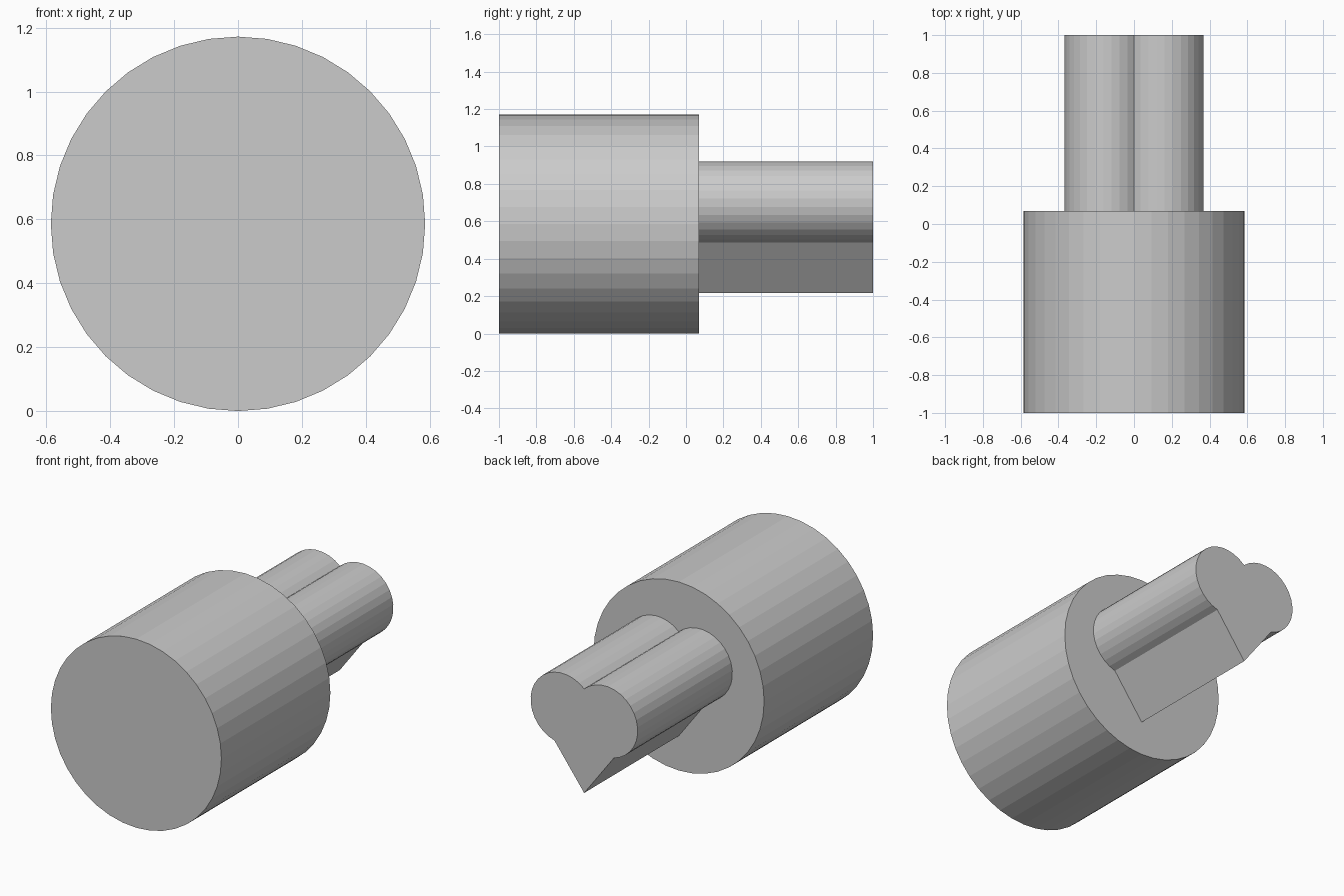
import bpy, bmesh
from math import sin, cos, atan2, tau

cube = bpy.data.objects.get("Cube")
if cube:
    bpy.data.objects.remove(cube, do_unlink=True)

grey = bpy.data.materials.new("plain grey")
grey.use_nodes = True
colour = (0.6, 0.6, 0.6, 1)
grey.diffuse_color = colour
grey.node_tree.nodes["Principled BSDF"].inputs["Base Color"].default_value = colour


def extrude_profile(name, points, y0, y1):
    """Solid prism from an x/z outline, running from y0 to y1."""
    bm = bmesh.new()
    face = bm.faces.new([bm.verts.new((x, y0, z)) for x, z in points])
    solid = bmesh.ops.extrude_face_region(bm, geom=[face], use_keep_orig=True)
    verts = [v for v in solid["geom"] if isinstance(v, bmesh.types.BMVert)]
    bmesh.ops.translate(bm, verts=verts, vec=(0, y1 - y0, 0))
    bmesh.ops.recalc_face_normals(bm, faces=bm.faces)
    mesh = bpy.data.meshes.new(name)
    bm.to_mesh(mesh)
    bm.free()
    mesh.materials.append(grey)
    obj = bpy.data.objects.new(name, mesh)
    bpy.context.collection.objects.link(obj)
    return obj


def arc(cx, cz, radius, start, end, steps):
    angles = [start + (end - start) * i / steps for i in range(steps + 1)]
    return [(cx + radius * cos(a), cz + radius * sin(a)) for a in angles]


# Round handle
RADIUS, JOIN = 0.586, 0.07
extrude_profile("handle", arc(0, RADIUS, RADIUS, 0, tau, 40)[:-1], -1, JOIN)

# Heart-shaped stem: one lobe from cusp to lower corner, mirrored, plus the tip
LOBE, CX, CZ = 0.22, 0.148, 0.70
cusp = atan2((LOBE**2 - CX**2) ** 0.5, -CX)
corner = atan2(-0.213, 0.056)
lobe = arc(CX, CZ, LOBE, cusp, corner, 18)
mirrored = [(-x, z) for x, z in reversed(lobe[1:])]
extrude_profile("heart_stem", lobe + [(0, 0.216)] + mirrored, JOIN, 1)
